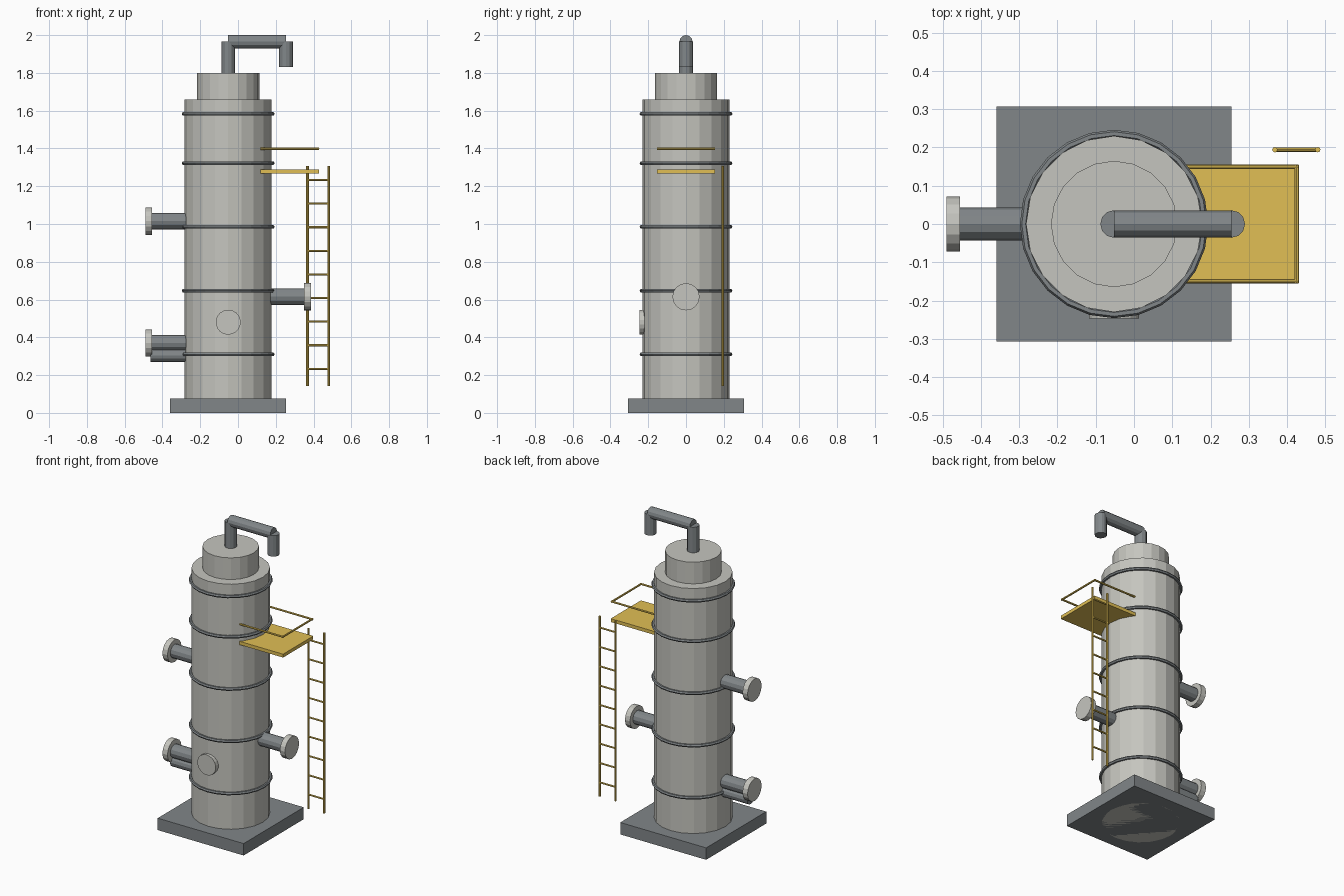
import bpy
from math import pi
from mathutils import Vector

if "Cube" in bpy.data.objects:
    bpy.data.objects.remove(bpy.data.objects["Cube"])

CX = -0.052          # column axis


def material(name, rgb):
    m = bpy.data.materials.new(name)
    m.diffuse_color = (*rgb, 1)
    m.use_nodes = True
    m.node_tree.nodes["Principled BSDF"].inputs["Base Color"].default_value = m.diffuse_color
    return m


SHELL = material("shell_grey", (0.56, 0.56, 0.52))
STEEL = material("steel_grey", (0.22, 0.24, 0.25))
YELLOW = material("safety_yellow", (0.75, 0.52, 0.09))


def finish(name, mat):
    ob = bpy.context.object
    ob.name = name
    ob.data.materials.append(mat)
    return ob


def rod(name, a, b, r, mat, sides=12):
    """Cylinder from point a to point b."""
    a, b = Vector(a), Vector(b)
    d = b - a
    bpy.ops.mesh.primitive_cylinder_add(
        vertices=sides, radius=r, depth=d.length, location=(a + b) / 2,
        rotation=d.to_track_quat('Z', 'Y').to_euler())
    return finish(name, mat)


def box(name, lo, hi, mat):
    lo, hi = Vector(lo), Vector(hi)
    bpy.ops.mesh.primitive_cube_add(size=1, location=(lo + hi) / 2)
    bpy.context.object.scale = hi - lo
    return finish(name, mat)


# Base and column
box("base_plinth", (CX - 0.307, -0.307, 0), (CX + 0.307, 0.307, 0.077), STEEL)
rod("column_shell", (CX, 0, 0), (CX, 0, 1.66), 0.23, SHELL, 20)
rod("column_cap", (CX, 0, 1.65), (CX, 0, 1.80), 0.165, SHELL, 20)

# Stiffening rings
for i, z in enumerate((0.31, 0.647, 0.985, 1.322, 1.583)):
    bpy.ops.mesh.primitive_torus_add(
        major_radius=0.236, minor_radius=0.01, major_segments=24,
        minor_segments=6, location=(CX, 0, z))
    finish(f"ring_{i + 1}", STEEL)

# Overhead vapour pipe
END = CX + 0.306
rod("vapour_riser", (CX, 0, 1.78), (CX, 0, 1.965), 0.036, STEEL)
rod("vapour_crossover", (CX, 0, 1.965), (END, 0, 1.965), 0.035, STEEL)
rod("vapour_downturn", (END, 0, 1.965), (END, 0, 1.83), 0.036, STEEL)

# Flanged side nozzles
for label, side, z in (("upper_left", -1, 1.015), ("lower_left", -1, 0.37),
                       ("right", 1, 0.615)):
    rod(f"{label}_nozzle", (CX + side * 0.18, 0, z),
        (CX + side * 0.405, 0, z), 0.043, STEEL)
    rod(f"{label}_flange", (CX + side * 0.402, 0, z),
        (CX + side * 0.438, 0, z), 0.072, SHELL, 16)

# Bottom draw-off pipe and front manway
rod("bottoms_pipe", (CX - 0.18, 0, 0.305), (CX - 0.41, 0, 0.305), 0.035, STEEL)
rod("manway_cover", (CX, -0.2, 0.48), (CX, -0.247, 0.48), 0.066, SHELL, 18)

# Platform with handrails
box("platform", (0.119, -0.154, 1.267), (0.43, 0.154, 1.289), YELLOW)
for label, s in (("front", -1), ("back", 1)):
    rod(f"{label}_handrail", (0.119, s * 0.149, 1.398),
        (0.43, s * 0.149, 1.398), 0.006, YELLOW, 8)
rod("end_handrail", (0.425, -0.154, 1.398), (0.425, 0.154, 1.398),
    0.006, YELLOW, 8)

# Ladder
LY, L, R = 0.194, 0.368, 0.48
for label, x in (("left", L), ("right", R)):
    rod(f"ladder_{label}_stile", (x, LY, 0.143), (x, LY, 1.307),
        0.007, YELLOW, 8)
for i in range(9):
    z = 0.233 + 0.125 * i
    rod(f"ladder_rung_{i + 1}", (L, LY, z), (R, LY, z), 0.0055, YELLOW, 8)
